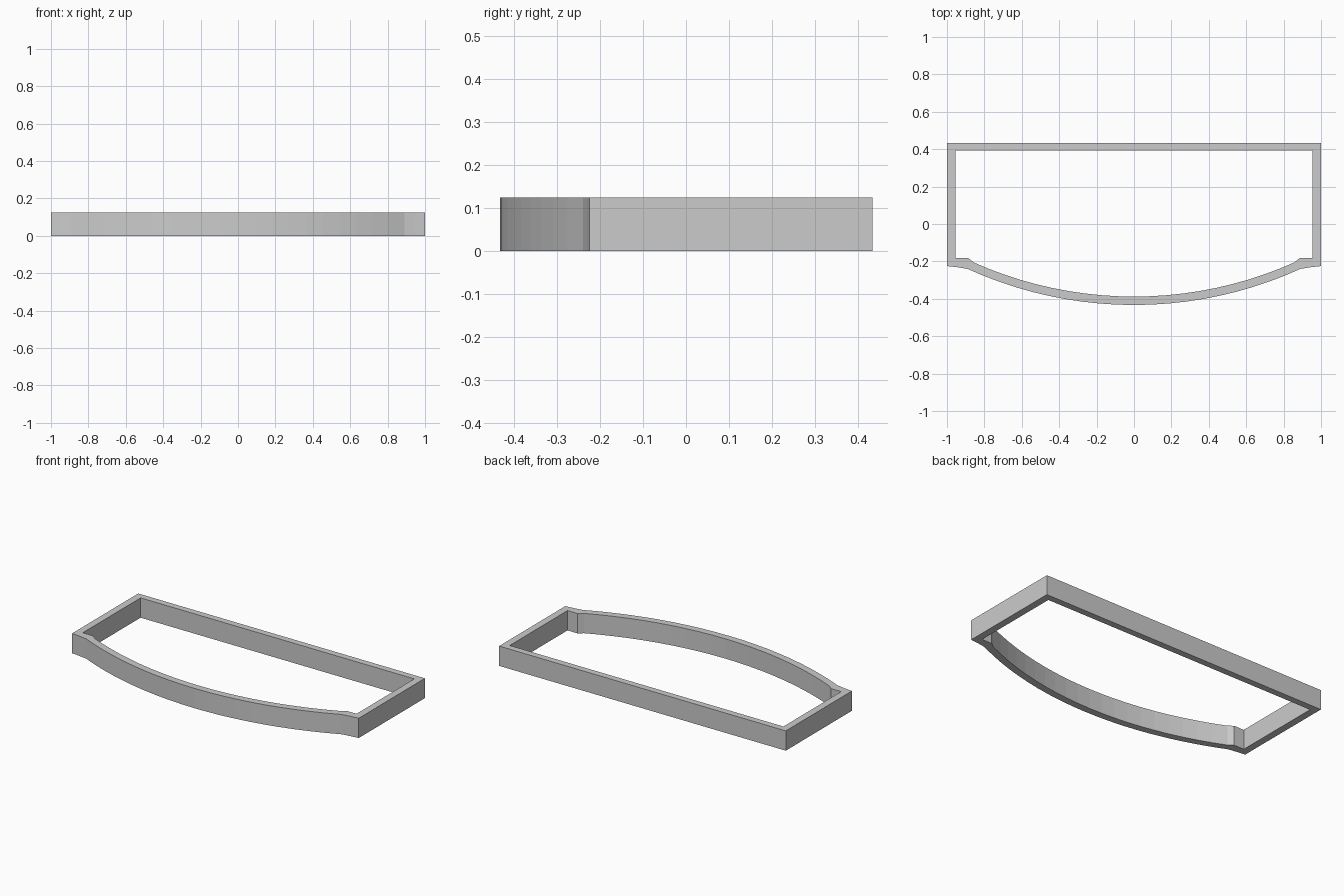
import bpy, bmesh, math

if "Cube" in bpy.data.objects:
    bpy.data.objects.remove(bpy.data.objects["Cube"])

HEIGHT = 0.125
CENTRE_Y = 1.716      # centre of the bowed front
SEGMENTS = 20


def half_arc(radius, half_width):
    """Points of the bow from its right end to the middle."""
    end = math.asin(half_width / radius)
    n = SEGMENTS // 2
    return [(radius * math.sin(end * (1 - i / n)),
             CENTRE_Y - radius * math.cos(end * (1 - i / n))) for i in range(n + 1)]


def mirrored(half):
    """Close a right-hand half outline by mirroring it across x = 0."""
    return half + [(-x, y) for x, y in reversed(half[:-1])]


# Outer and inner outlines with matching point counts
outer = mirrored([(1, 0.434), (1, -0.225), (0.945, -0.231)] + half_arc(2.149, 0.89))
inner = mirrored([(0.955, 0.393), (0.955, -0.183), (0.885, -0.183)] + half_arc(2.104, 0.855))

# Bow-fronted frame: flat ring of quads, extruded upward
bm = bmesh.new()
rings = [[bm.verts.new((x, y, 0)) for x, y in pts] for pts in (outer, inner)]
count = len(outer)
for i in range(count):
    j = (i + 1) % count
    bm.faces.new((rings[0][i], rings[0][j], rings[1][j], rings[1][i]))
result = bmesh.ops.extrude_face_region(bm, geom=bm.faces[:], use_keep_orig=True)
top = [g for g in result["geom"] if isinstance(g, bmesh.types.BMVert)]
bmesh.ops.translate(bm, verts=top, vec=(0, 0, HEIGHT))
bmesh.ops.recalc_face_normals(bm, faces=bm.faces[:])

mesh = bpy.data.meshes.new("bow_front_frame")
bm.to_mesh(mesh)
bm.free()
bpy.context.collection.objects.link(bpy.data.objects.new("bow_front_frame", mesh))
